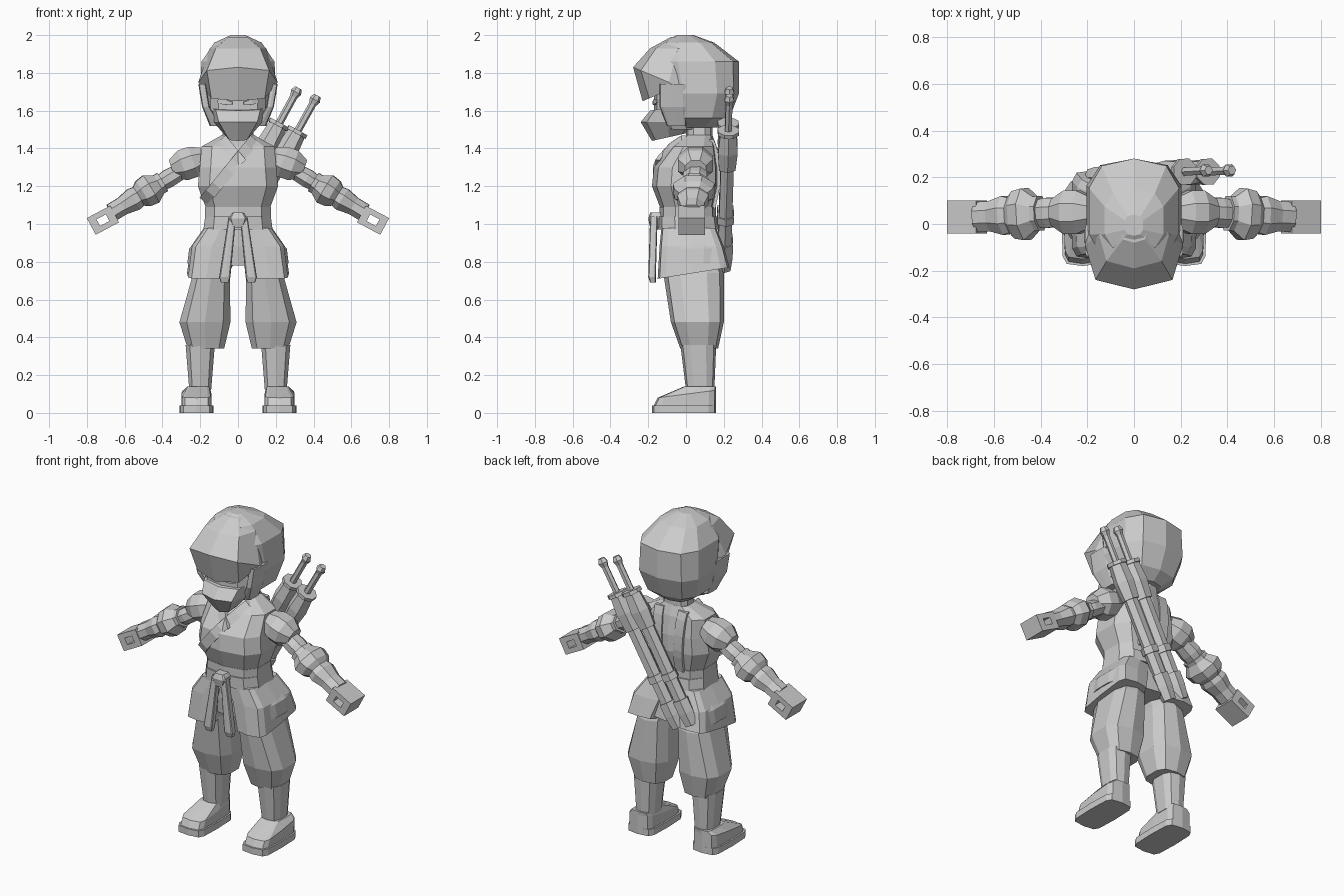
import bpy, bmesh, math
from mathutils import Vector, Matrix
from mathutils.bvhtree import BVHTree

old = bpy.data.objects.get("Cube")
if old:
    bpy.data.objects.remove(old, do_unlink=True)

shade = .6
colour = (shade, shade, shade, 1)
grey = bpy.data.materials.new("plain grey")
grey.use_nodes = True
grey.diffuse_color = colour
grey.node_tree.nodes["Principled BSDF"].inputs["Base Color"].default_value = colour


def outline(sides, power):
    """Rounded unit outline; a lower power gives squarer corners."""
    def soften(value):
        return math.copysign(abs(value) ** power, value) if abs(value) > .001 else 0
    angles = [math.tau * i / sides for i in range(sides)]
    return [(soften(math.sin(a)), -soften(math.cos(a))) for a in angles]


ROUND = outline(sides=10, power=.7)
POINTED = outline(sides=8, power=.7)
BOXY = outline(sides=12, power=.4)


def finish(name, bm, mirror=False):
    bmesh.ops.recalc_face_normals(bm, faces=bm.faces)
    mesh = bpy.data.meshes.new(name)
    bm.to_mesh(mesh)
    bm.free()
    mesh.materials.append(grey)
    obj = bpy.data.objects.new(name, mesh)
    bpy.context.collection.objects.link(obj)
    if mirror:
        obj.modifiers.new("Mirror", 'MIRROR').use_mirror_merge = False
    return obj


def skin(name, rings, mirror=False):
    """Join rings of points into a capped solid."""
    bm = bmesh.new()
    loops = [[bm.verts.new(point) for point in ring] for ring in rings]
    for low, high in zip(loops, loops[1:]):
        for i in range(len(low)):
            bm.faces.new((low[i - 1], low[i], high[i], high[i - 1]))
    bm.faces.new(loops[0])
    bm.faces.new(loops[-1])
    return finish(name, bm, mirror)


def ring(z, wide, front, back, x=0, tilt=0):
    """Horizontal section that maps a unit outline into place."""
    middle, depth = (front + back) / 2, (back - front) / 2
    return lambda u, v: (x + u * wide, middle + v * depth, z + v * tilt)


def stack(name, shape, *rings, mirror=False):
    return skin(name, [[place(u, v) for u, v in shape] for place in rings], mirror)


def segment(name, line, begin, end, radii, sides, flatten=1, mirror=False):
    """Solid along part of a line, with evenly spaced radii."""
    start, stop = Vector(line[0]), Vector(line[1])
    turn = (stop - start).to_track_quat('Z', 'Y')
    rings = []
    for i, radius in enumerate(radii):
        centre = start.lerp(stop, begin + (end - begin) * i / (len(radii) - 1))
        angles = [math.tau * (k + .5) / sides for k in range(sides)]
        rings.append([centre + turn @ Vector((radius * math.cos(a), flatten * radius * math.sin(a), 0))
                      for a in angles])
    return skin(name, rings, mirror)


def drape(name, tree, start, stop, facing, width=.03, lift=.012, steps=8, mirror=False):
    """Cloth band laid over a surface between two (x, z) points."""
    start, stop = Vector((start[0], facing, start[1])), Vector((stop[0], facing, stop[1]))
    across = (stop - start).cross(Vector((0, 1, 0))).normalized() * width
    outward = Vector((0, facing * lift, 0))
    rings = []
    for i in range(steps + 1):
        hit = tree.ray_cast(start.lerp(stop, i / steps), -outward.normalized())[0]
        if hit:
            rings.append([hit - across - outward, hit + across - outward,
                          hit + across + outward, hit - across + outward])
    return skin(name, rings, mirror)


# Head: hood with a beaked visor, face and mask
stack("hood", ROUND,
      ring(z=1.51, wide=.1, front=-.07, back=.17),
      ring(z=1.56, wide=.17, front=-.1, back=.23),
      ring(z=1.69, wide=.21, front=-.13, back=.28),
      ring(z=1.86, wide=.2, front=-.17, back=.28),
      ring(z=1.96, wide=.13, front=-.12, back=.15),
      ring(z=2, wide=.04, front=-.05, back=.04))
stack("visor", POINTED,
      ring(z=1.72, wide=.18, front=-.23, back=.1, tilt=.07),
      ring(z=1.75, wide=.21, front=-.28, back=.1, tilt=-.08),
      ring(z=1.93, wide=.15, front=-.19, back=.1),
      ring(z=1.99, wide=.06, front=-.08, back=.05))
stack("hood_cheek", BOXY,
      ring(z=1.52, x=.12, wide=.03, front=-.1, back=0),
      ring(z=1.62, x=.17, wide=.02, front=-.14, back=0),
      ring(z=1.74, x=.19, wide=.02, front=-.14, back=0), mirror=True)
stack("face", ROUND,
      ring(z=1.5, wide=.1, front=-.12, back=.05),
      ring(z=1.6, wide=.15, front=-.17, back=.05),
      ring(z=1.74, wide=.15, front=-.17, back=.05))
stack("face_mask", POINTED,
      ring(z=1.46, wide=.06, front=-.18, back=0, tilt=.02),
      ring(z=1.54, wide=.13, front=-.24, back=.05),
      ring(z=1.62, wide=.15, front=-.19, back=.05, tilt=.02))
segment("eye", ((.03, -.17, 1.64), (.11, -.15, 1.65)), begin=0, end=1,
        radii=(.01, .02, .01), sides=4, mirror=True)
stack("neck", ROUND,
      ring(z=1.4, wide=.09, front=0, back=.14),
      ring(z=1.54, wide=.08, front=0, back=.14))

# Jacket body with crossed front bands and back collar
torso = stack("torso", ROUND,
              ring(z=1, wide=.17, front=-.13, back=.15),
              ring(z=1.07, wide=.17, front=-.13, back=.15),
              ring(z=1.2, wide=.22, front=-.18, back=.18),
              ring(z=1.3, wide=.21, front=-.17, back=.18),
              ring(z=1.41, wide=.2, front=-.08, back=.16),
              ring(z=1.47, wide=.09, front=0, back=.14))
tree = BVHTree.FromPolygons([v.co for v in torso.data.vertices],
                            [p.vertices[:] for p in torso.data.polygons])
drape("collar_long", tree, start=(.09, 1.45), stop=(-.18, 1.12), facing=-1)
drape("collar_short", tree, start=(-.09, 1.45), stop=(.02, 1.32), facing=-1)
drape("back_collar", tree, start=(.08, 1.45), stop=(.06, 1.08), facing=1, mirror=True)

# Waist wrap, belt, knot and tails
stack("waist_wrap", ROUND,
      ring(z=1.04, wide=.18, front=-.14, back=.16),
      ring(z=1.09, wide=.18, front=-.14, back=.16))
stack("belt", ROUND,
      ring(z=.97, wide=.19, front=-.15, back=.18),
      ring(z=1.04, wide=.18, front=-.15, back=.17))
stack("belt_knot", BOXY,
      ring(z=.98, wide=.03, front=-.19, back=-.12),
      ring(z=1.03, wide=.05, front=-.2, back=-.12),
      ring(z=1.06, wide=.03, front=-.19, back=-.12))
stack("belt_tail", BOXY,
      ring(z=.69, x=.07, wide=.02, front=-.19, back=-.16),
      ring(z=.72, x=.07, wide=.03, front=-.2, back=-.16),
      ring(z=1.04, x=.03, wide=.02, front=-.19, back=-.15), mirror=True)

# Jacket skirt: central body and overlapping hip panels
stack("skirt", ROUND,
      ring(z=.78, wide=.21, front=-.12, back=.21),
      ring(z=.88, wide=.21, front=-.13, back=.19),
      ring(z=.98, wide=.17, front=-.13, back=.16))
stack("hip_panel", BOXY,
      ring(z=.74, x=.17, wide=.1, front=-.15, back=.23, tilt=.03),
      ring(z=.88, x=.14, wide=.11, front=-.14, back=.2),
      ring(z=.98, x=.09, wide=.09, front=-.13, back=.16), mirror=True)
stack("hip_flap", ROUND,
      ring(z=.79, x=.23, wide=.04, front=-.06, back=.15),
      ring(z=.87, x=.21, wide=.05, front=-.07, back=.16),
      ring(z=.95, x=.16, wide=.03, front=-.06, back=.13), mirror=True)

# Baggy trousers, shins and shoes
stack("trouser_leg", ROUND,
      ring(z=.34, x=.17, wide=.1, front=-.03, back=.17),
      ring(z=.48, x=.175, wide=.14, front=-.08, back=.2),
      ring(z=.74, x=.14, wide=.1, front=-.12, back=.2),
      ring(z=.92, x=.09, wide=.08, front=-.1, back=.13), mirror=True)
stack("shin", ROUND,
      ring(z=.12, x=.2, wide=.06, front=0, back=.15),
      ring(z=.36, x=.2, wide=.08, front=-.03, back=.16), mirror=True)
stack("shoe_sole", BOXY,
      ring(z=0, x=.22, wide=.09, front=-.18, back=.16),
      ring(z=.04, x=.22, wide=.09, front=-.18, back=.16), mirror=True)
stack("shoe_upper", BOXY,
      ring(z=.04, x=.22, wide=.08, front=-.17, back=.16),
      ring(z=.1, x=.22, wide=.08, front=-.15, back=.16, tilt=.02),
      ring(z=.14, x=.21, wide=.06, front=-.01, back=.16), mirror=True)

# Arms: puffed shoulder, sleeve, cuff, elbow guard and forearm
segment("shoulder", ((.18, .05, 1.35), (.35, .05, 1.29)), begin=0, end=1,
        radii=(.07, .1, .1, .06), sides=8, flatten=.9, mirror=True)
arm = (.17, .06, 1.36), (.67, .03, 1.06)
for name, begin, end, radii in (("upper_arm", .2, .6, (.06, .07, .05)),
                                ("elbow_cuff", .46, .52, (.08, .08)),
                                ("elbow_guard", .5, .75, (.08, .12, .11, .06)),
                                ("forearm", .65, 1, (.07, .09, .07, .07))):
    segment(name, arm, begin, end, radii, sides=8, flatten=.75, mirror=True)

# Gripping fist with a small hole right through it
bm = bmesh.new()
bmesh.ops.create_cube(bm, size=1)
ends = [f for f in bm.faces if abs(f.normal.y) > .9]
ends = bmesh.ops.extrude_discrete_faces(bm, faces=ends)["faces"]
bmesh.ops.scale(bm, vec=(.4, 1, .4), verts=[v for f in ends for v in f.verts])
rim = [e for f in ends for e in f.edges]
bmesh.ops.delete(bm, geom=ends, context='FACES_ONLY')
bmesh.ops.bridge_loops(bm, edges=rim)
bmesh.ops.scale(bm, vec=(.14, .14, .1), verts=bm.verts)
slope = Matrix.Rotation(math.radians(28), 4, 'Y')
bmesh.ops.transform(bm, verts=bm.verts, matrix=Matrix.Translation((.715, .03, 1.02)) @ slope)
finish("fist", bm, mirror=True)

# Two sheathed swords slung across the back
for sword in (((.32, .23, 1.72), (-.18, .2, .8)), ((.42, .23, 1.68), (-.09, .2, .76))):
    for name, begin, end, radii, sides in (("sword_pommel", 0, .05, (.02, .03, .02), 6),
                                           ("sword_grip", .04, .22, (.02, .02), 6),
                                           ("sword_guard", .2, .22, (.06, .06), 8),
                                           ("scabbard_mouth", .22, .42, (.05, .06, .05), 6),
                                           ("scabbard", .36, .98, (.04, .04), 6),
                                           ("scabbard_band", .69, .73, (.05, .05), 6),
                                           ("scabbard_tip", .85, 1, (.05, .05, .04), 6)):
        segment(name, sword, begin, end, radii, sides)
